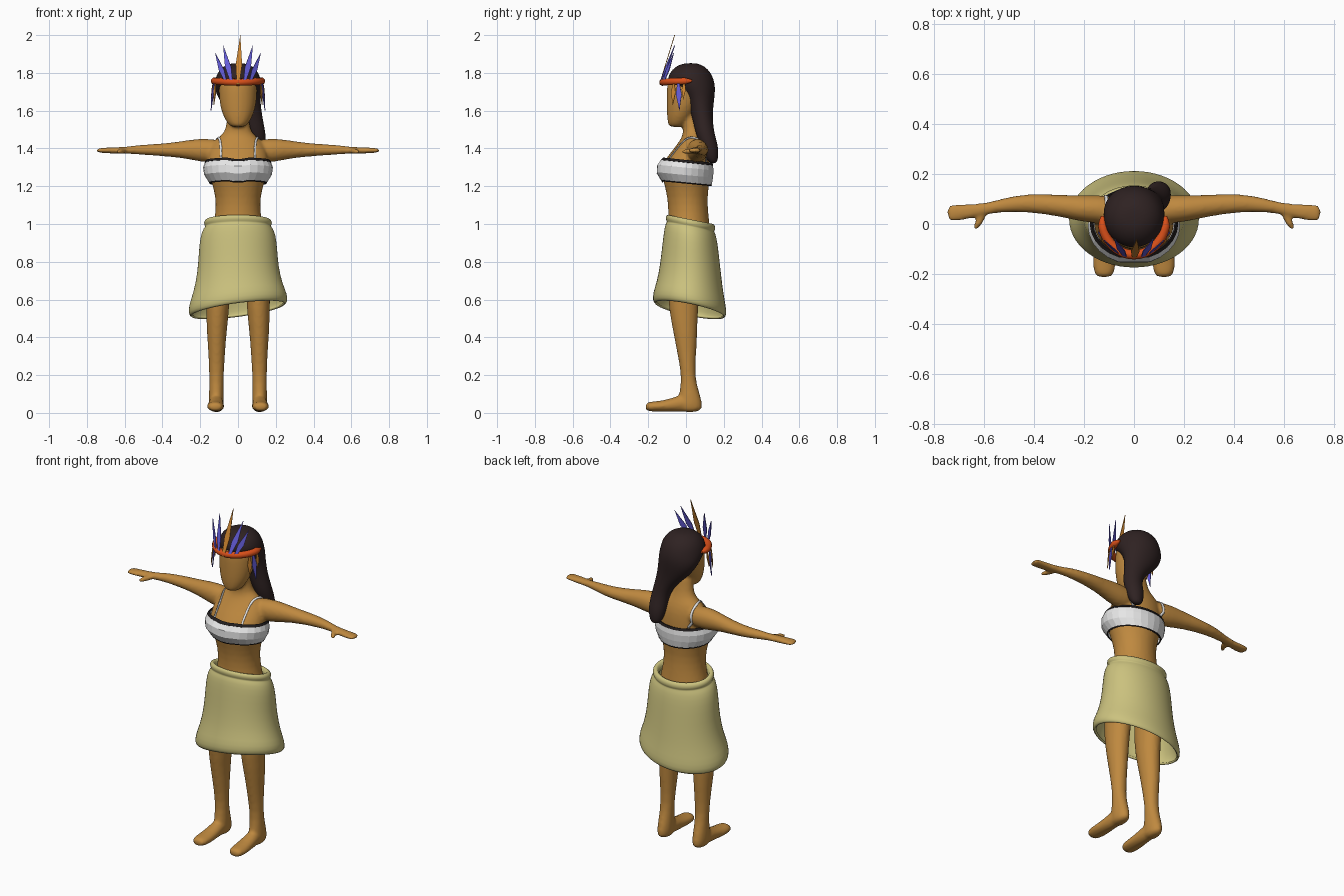
import bpy, bmesh, math
from mathutils import Vector

if "Cube" in bpy.data.objects:
    bpy.data.objects.remove(bpy.data.objects["Cube"])


def material(name, rgb):
    m = bpy.data.materials.new(name)
    m.use_nodes = True
    m.diffuse_color = (*rgb, 1)
    m.node_tree.nodes["Principled BSDF"].inputs["Base Color"].default_value = (*rgb, 1)
    return m


SKIN = material("tan skin", (0.52, 0.25, 0.05))
HAIR = material("dark brown hair", (0.028, 0.016, 0.016))
CLOTH = material("straw cloth", (0.6, 0.54, 0.21))
WHITE = material("white cloth", (0.8, 0.8, 0.8))
TRIM = material("black trim", (0.015, 0.012, 0.012))
RED = material("orange red band", (0.7, 0.08, 0.01))
BLUE = material("violet blue feather", (0.13, 0.11, 0.7))
AMBER = material("amber feather", (0.62, 0.24, 0.03))


def loft(bm, axis, rings, n=16, side=1, caps=True):
    """Skin elliptical rings (t, a0, a1, b0, b1) placed along an axis."""
    loops = []
    for t, a0, a1, b0, b1 in rings:
        loop = []
        for i in range(n):
            w = 2 * math.pi * i / n
            a = (a0 + a1) / 2 + (a1 - a0) / 2 * math.cos(w)
            b = (b0 + b1) / 2 + (b1 - b0) / 2 * math.sin(w)
            x, y, z = {"x": (t, a, b), "y": (a, t, b), "z": (a, b, t)}[axis]
            loop.append(bm.verts.new((x * side, y, z)))
        loops.append(loop)
    for lo, hi in zip(loops, loops[1:]):
        for i in range(n):
            j = (i + 1) % n
            bm.faces.new((lo[i], lo[j], hi[j], hi[i]))
    if caps:
        bm.faces.new(loops[0])
        bm.faces.new(loops[-1])


def finish(name, bm, mat, smooth=True, subsurf=0, thickness=0, offset=0):
    bmesh.ops.recalc_face_normals(bm, faces=bm.faces)
    me = bpy.data.meshes.new(name)
    bm.to_mesh(me)
    bm.free()
    me.materials.append(mat)
    me.polygons.foreach_set("use_smooth", [smooth] * len(me.polygons))
    ob = bpy.data.objects.new(name, me)
    bpy.context.collection.objects.link(ob)
    if subsurf:
        ob.modifiers.new("Subdivide", "SUBSURF").levels = subsurf
        ob.modifiers["Subdivide"].render_levels = subsurf
    if thickness:
        s = ob.modifiers.new("Thickness", "SOLIDIFY")
        s.thickness, s.offset = thickness, offset
    return ob


def sym(rows):
    return [(z, -w, w, y0, y1) for z, w, y0, y1 in rows]


# Body: torso, head and limbs fused into one skin
bm = bmesh.new()
loft(bm, "z", sym([
    (.72, .16, -.09, .12), (.9, .155, -.1, .14), (1.0, .135, -.1, .127),
    (1.06, .121, -.095, .12), (1.14, .12, -.1, .115), (1.22, .142, -.12, .127),
    (1.29, .165, -.14, .13), (1.34, .165, -.115, .128), (1.4, .155, -.065, .122),
    (1.45, .12, -.028, .105), (1.48, .072, -.015, .088), (1.54, .06, -.02, .07),
    (1.62, .055, -.03, .06)]))
loft(bm, "z", sym([
    (1.512, .035, -.088, -.01), (1.53, .055, -.097, .01), (1.57, .08, -.102, .04),
    (1.63, .099, -.104, .08), (1.7, .104, -.104, .1), (1.76, .102, -.102, .12),
    (1.82, .075, -.05, .1)]))
for side in (-1, 1):
    loft(bm, "x", [
        (.06, .0, .11, 1.34, 1.44), (.14, .0, .117, 1.32, 1.452),
        (.22, .01, .117, 1.333, 1.453), (.3, .03, .117, 1.35, 1.438),
        (.42, .047, .124, 1.36, 1.424), (.52, .048, .106, 1.367, 1.42),
        (.6, .038, .082, 1.373, 1.408), (.66, .018, .082, 1.372, 1.407),
        (.72, .01, .08, 1.376, 1.403), (.752, .008, .078, 1.38, 1.4)], side=side)
    loft(bm, "y", [  # thumb
        (.05, .58, .625, 1.37, 1.402), (.01, .603, .638, 1.37, 1.4),
        (-.024, .625, .648, 1.37, 1.393)], side=side)
    loft(bm, "z", [  # leg
        (.8, .03, .17, -.09, .1), (.68, .04, .172, -.1, .08),
        (.55, .045, .17, -.093, .064), (.42, .06, .166, -.067, .061),
        (.33, .067, .158, -.05, .056), (.2, .075, .153, -.024, .046),
        (.12, .077, .153, -.032, .067), (.05, .073, .157, -.05, .09),
        (.0, .08, .15, -.045, .085)], side=side)
    loft(bm, "y", [  # foot
        (.07, .085, .145, .005, .07), (.0, .078, .152, .005, .11),
        (-.08, .073, .16, .006, .075), (-.15, .07, .167, .006, .062),
        (-.195, .077, .163, .008, .06), (-.215, .09, .15, .012, .05)], side=side)
body = finish("body", bm, SKIN, subsurf=1)
r = body.modifiers.new("Fuse", "REMESH")
r.mode, r.voxel_size, r.use_smooth_shade = "VOXEL", .009, True
s = body.modifiers.new("Soften", "SMOOTH")
s.factor, s.iterations = .5, 4

# Hair: cap narrowing into a long tail that falls over the left shoulder
bm = bmesh.new()
loft(bm, "z", [
    (1.852, -.035, .035, -.01, .06), (1.835, -.08, .08, -.055, .1),
    (1.8, -.112, .112, -.09, .135), (1.755, -.125, .125, -.103, .152),
    (1.715, -.124, .124, -.05, .156), (1.67, -.11, .12, -.005, .152),
    (1.61, -.065, .124, .018, .144), (1.55, .005, .133, .036, .142),
    (1.48, .045, .147, .05, .15), (1.41, .047, .15, .078, .172),
    (1.36, .055, .143, .095, .172), (1.32, .075, .125, .125, .165)], n=18)
finish("hair", bm, HAIR, subsurf=2)

# Skirt: flared, open below, rolled waistband, slanted hem
bm = bmesh.new()
loft(bm, "z", sym([
    (.545, .25, -.165, .205), (.555, .264, -.178, .216), (.6, .262, -.175, .213),
    (.66, .237, -.155, .2), (.76, .215, -.137, .187), (.86, .209, -.126, .176),
    (.94, .201, -.117, .166), (.98, .183, -.108, .155), (.987, .172, -.1, .148),
    (.997, .181, -.108, .156), (1.015, .181, -.108, .156), (1.027, .17, -.098, .147),
    (1.025, .152, -.085, .132), (.99, .143, -.08, .125)]), n=28, caps=False)
for v in bm.verts:
    low = max(0, (1.01 - v.co.z) / .46)
    v.co.z += -.2 * (v.co.y - .02) + .13 * v.co.x * low
finish("skirt", bm, CLOTH, subsurf=1, thickness=.012, offset=-1)


# Chest band with a dark edge, both dipping at the centre front
def chest(name, rows, mat, thick):
    bm = bmesh.new()
    loft(bm, "z", sym(rows), n=26, caps=False)
    for v in bm.verts:
        mid = max(0, 1 - abs(v.co.x) / .05) if v.co.y < 0 else 0
        v.co.z += -.1 * (v.co.y + .02) - .012 * mid
        v.co.y += .012 * mid
    finish(name, bm, mat, smooth=False, thickness=thick, offset=0)


chest("chest_band", [(1.222, .15, -.134, .134), (1.262, .176, -.16, .141),
                     (1.3, .182, -.158, .144), (1.328, .172, -.138, .14)], WHITE, .006)
chest("chest_band_top_edge", [(1.326, .174, -.14, .142), (1.339, .166, -.126, .137)], TRIM, .008)
chest("chest_band_lower_edge", [(1.217, .148, -.131, .132), (1.224, .152, -.136, .136)], TRIM, .006)

# Shoulder straps wrapped onto the skin
for label, side in (("right", -1), ("left", 1)):
    bm = bmesh.new()
    prev = None
    for i in range(33):
        w = math.pi * i / 32
        y, z = .005 - .14 * math.cos(w), 1.325 + .14 * math.sin(w)
        pair = [bm.verts.new((side * (.11 + d), y, z)) for d in (-.007, .007)]
        if prev:
            bm.faces.new((prev[0], prev[1], pair[1], pair[0]))
        prev = pair
    strap = finish(label + "_strap", bm, WHITE)
    wrap = strap.modifiers.new("Wrap", "SHRINKWRAP")
    wrap.target, wrap.offset, wrap.wrap_mode = body, .005, "ABOVE_SURFACE"
    strap.modifiers.new("Thickness", "SOLIDIFY").thickness = .004

# Headband: open at the back, thinning at the ends
cu = bpy.data.curves.new("headband", "CURVE")
cu.dimensions, cu.bevel_depth, cu.bevel_resolution = "3D", .019, 3
cu.use_fill_caps = True
sp = cu.splines.new("POLY")
sp.points.add(24)
for i, p in enumerate(sp.points):
    u = i / 12 - 1
    w = u * math.radians(97)
    p.co = (.127 * math.sin(w), .015 - .138 * math.cos(w), 1.75 + .008 * abs(u), 1)
    p.radius = 1 if abs(u) < .85 else 1 - (abs(u) - .85) * 4.5
sp.use_smooth = True
cu.materials.append(RED)
bpy.context.collection.objects.link(bpy.data.objects.new("headband", cu))


# Feathers: slim pointed blades
def feather(name, base, tip, width, across, mat):
    bm = bmesh.new()
    base, tip, across = Vector(base), Vector(tip), Vector(across)
    mid = base.lerp(tip, .4)
    pts = [base - across * width * .2, base + across * width * .2,
           mid + across * width * .5, tip, mid - across * width * .5]
    bm.faces.new([bm.verts.new(p) for p in pts])
    finish(name, bm, mat, smooth=False, thickness=.004)


feather("centre_feather", (0, -.14, 1.74), (.012, -.06, 2.0), .034, (1, 0, 0), AMBER)
for label, s in (("right", -1), ("left", 1)):
    feather(label + "_inner_feather", (s * .035, -.132, 1.755), (s * .078, -.06, 1.945),
            .034, (.95, s * .3, 0), BLUE)
    feather(label + "_outer_feather", (s * .065, -.118, 1.755), (s * .12, -.065, 1.905),
            .034, (.85, s * .5, 0), BLUE)
    feather(label + "_hanging_feather", (s * .128, -.04, 1.745), (s * .143, -.035, 1.6),
            .03, (.3 * s, 1, 0), BLUE)
    feather(label + "_front_hanging_feather", (s * .12, -.065, 1.74), (s * .128, -.07, 1.63),
            .024, (.5 * s, 1, 0), AMBER)
    feather(label + "_back_hanging_feather", (s * .132, -.01, 1.745), (s * .142, -.015, 1.66),
            .022, (.2 * s, 1, 0), AMBER)
